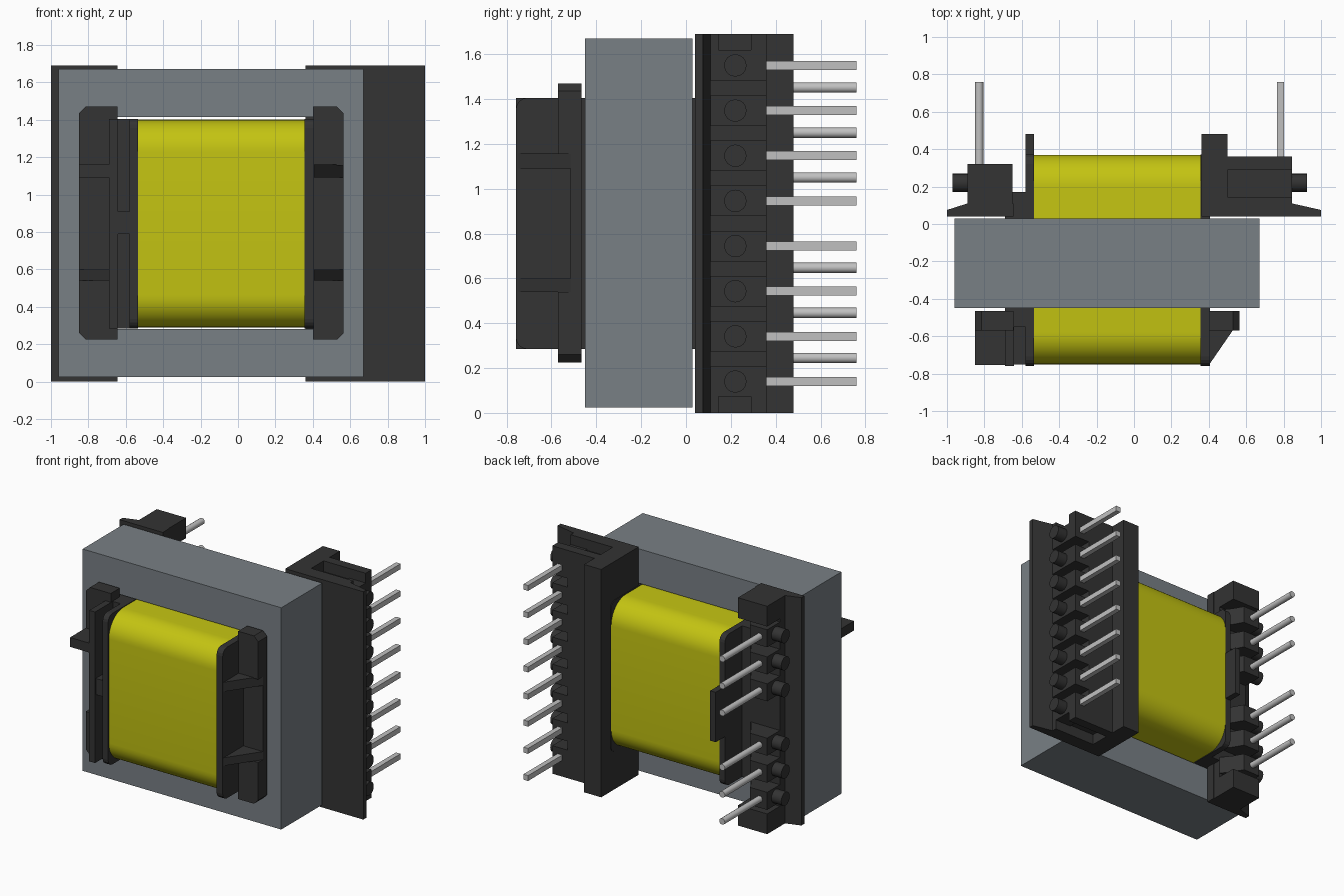
import bpy, math

cube = bpy.data.objects.get("Cube")
if cube:
    bpy.data.objects.remove(cube)


def material(name, r, g, b):
    m = bpy.data.materials.new(name)
    m.use_nodes = True
    m.diffuse_color = (r, g, b, 1)
    m.node_tree.nodes["Principled BSDF"].inputs["Base Color"].default_value = (r, g, b, 1)
    return m


BLACK = material("black plastic", 0.033, 0.033, 0.033)
GREY = material("grey iron", 0.19, 0.215, 0.235)
YELLOW = material("yellow tape", 0.55, 0.55, 0.006)
METAL = material("tinned metal", 0.53, 0.53, 0.53)


def prism(name, points, axis, lo, hi, mat):
    """Extrude a 2D profile along an axis; profile axes are the other two in order."""
    def place(p, h):
        v = list(p)
        v.insert(axis, h)
        return v
    n = len(points)
    verts = [place(p, h) for h in (lo, hi) for p in points]
    faces = [list(range(n)), list(range(n, 2 * n))]
    faces += [[i, (i + 1) % n, n + (i + 1) % n, n + i] for i in range(n)]
    me = bpy.data.meshes.new(name)
    me.from_pydata(verts, [], faces)
    ob = bpy.data.objects.new(name, me)
    bpy.context.collection.objects.link(ob)
    me.materials.append(mat)
    # consistent outward normals
    bpy.context.view_layer.objects.active = ob
    bpy.ops.object.select_all(action='DESELECT')
    ob.select_set(True)
    bpy.ops.object.mode_set(mode='EDIT')
    bpy.ops.mesh.select_all(action='SELECT')
    bpy.ops.mesh.normals_make_consistent(inside=False)
    bpy.ops.object.mode_set(mode='OBJECT')
    return ob


def box(name, x, y, z, mat=BLACK):
    pts = [(x[0], y[0]), (x[1], y[0]), (x[1], y[1]), (x[0], y[1])]
    return prism(name, pts, 2, z[0], z[1], mat)


def rounded(a, b, radius, steps=10):
    """Rounded rectangle between corner points a and b."""
    pts = []
    corners = [(b[0], b[1]), (a[0], b[1]), (a[0], a[1]), (b[0], a[1])]
    for q, (cx, cy) in enumerate(corners):
        ox = cx - radius if cx == b[0] else cx + radius
        oy = cy - radius if cy == b[1] else cy + radius
        for i in range(steps + 1):
            t = math.pi / 2 * (q + i / steps)
            pts.append((ox + radius * math.cos(t), oy + radius * math.sin(t)))
    return pts


def rod(name, x, z, r, lo, hi, axis, y=0.22, mat=BLACK, sides=16):
    c = (x, z) if axis == 1 else (y, z)
    pts = [(c[0] + r * math.cos(2 * math.pi * i / sides),
            c[1] + r * math.sin(2 * math.pi * i / sides)) for i in range(sides)]
    ob = prism(name, pts, axis, lo, hi, mat)
    bpy.ops.object.shade_smooth_by_angle(angle=math.radians(40))
    return ob


# Iron core with two windows around the centre leg
core = box("core", (-0.96, 0.67), (-0.45, 0.03), (0.025, 1.67), GREY)
for z in ((0.28, 0.60), (1.09, 1.415)):
    cutter = box("window_cutter", (-0.69, 0.405), (-0.6, 0.2), z, GREY)
    mod = core.modifiers.new("window", 'BOOLEAN')
    mod.operation = 'DIFFERENCE'
    mod.object = cutter
    bpy.context.view_layer.objects.active = core
    bpy.ops.object.modifier_apply(modifier=mod.name)
    bpy.data.objects.remove(cutter)

# Taped winding
prism("winding", rounded((-0.75, 0.29), (0.37, 1.40), 0.17), 0, -0.54, 0.36, YELLOW)
bpy.ops.object.shade_smooth_by_angle(angle=math.radians(40))

# Bobbin flanges running through the windows
F = rounded((-0.758, 0.285), (0.372, 1.405), 0.05, 4)
prism("right_inner_flange", F, 0, -0.58, -0.535, BLACK)
prism("left_flange", F, 0, 0.355, 0.405, BLACK)
box("right_outer_flange", (-0.69, -0.642), (-0.758, 0.17), (0.285, 1.405))
box("flange_bridge", (-0.645, -0.575), (-0.75, -0.55), (0.79, 0.91))
box("flange_slot_floor", (-0.645, -0.575), (-0.55, 0.17), (0.285, 1.405))
box("flange_back_tab", (-0.58, -0.535), (0.35, 0.48), (0.66, 1.03))

# Front retaining bars, thicker at both ends
for side, inner, outer in (("left", 0.40, 0.565), ("right", -0.645, -0.85)):
    lean = math.copysign(0.035, outer)
    lo, hi = sorted((inner, outer))
    box(side + "_front_bar", (lo, hi), (-0.515, -0.465), (0.54, 1.16))
    top = [(inner, 1.155), (outer, 1.155), (outer, 1.435), (outer - lean, 1.47), (inner, 1.47)]
    prism(side + "_bar_upper_end", top, 1, -0.57, -0.465, BLACK)
    prism(side + "_bar_lower_end", [(x, 1.695 - z) for x, z in top], 1, -0.57, -0.465, BLACK)
    gusset = [(inner, -0.755), (outer, -0.515), (outer, -0.465), (inner, -0.465)]
    full = [(inner, -0.755), (outer, -0.755), (outer, -0.465), (inner, -0.465)]
    prism(side + "_upper_gusset", gusset if side == "left" else full, 2, 1.09, 1.16, BLACK)
    prism(side + "_lower_gusset", gusset, 2, 0.54, 0.60, BLACK)

# Left terminal block: wedge plate, tall wall, toothed body
H = (0, 1.69)
prism("left_terminal_plate",
      [(0.36, 0.04), (1.0, 0.04), (1.0, 0.075), (0.845, 0.11), (0.36, 0.11)], 2, *H, BLACK)
box("left_terminal_wall", (0.36, 0.50), (0.10, 0.48), H)
box("left_terminal_body", (0.49, 0.72), (0.10, 0.36), (0.08, 1.61))
for end, z in (("lower", (0, 0.08)), ("upper", (1.61, 1.69))):
    box("left_" + end + "_end_lip", (0.49, 0.845), (0.29, 0.36), z)
    box("left_" + end + "_end_step", (0.49, 0.845), (0.10, 0.145), z)
for i in range(8):
    z = 0.14 + i * 0.2014
    box("left_tooth", (0.71, 0.845), (0.10, 0.36), (z - 0.068, z + 0.068))
    rod("left_peg", 0, z, 0.05, 0.84, 0.925, 0)
    box("square_pin", (0.764, 0.802), (0.35, 0.76), (z - 0.02, z + 0.02), METAL)

# Right terminal block: wedge plate, end blocks, two groups of teeth
prism("right_terminal_plate",
      [(-0.645, 0.04), (-1.0, 0.04), (-1.0, 0.075), (-0.89, 0.11), (-0.645, 0.11)], 2, *H, BLACK)
box("right_terminal_body", (-0.89, -0.65), (0.10, 0.17), H)
block = [(-0.89, 0.10), (-0.65, 0.10), (-0.65, 0.32), (-0.89, 0.32)]
tooth = [(-0.89, 0.10), (-0.65, 0.10), (-0.65, 0.17), (-0.71, 0.25), (-0.75, 0.32), (-0.89, 0.32)]
for end, z in (("lower", (0, 0.15)), ("upper", (1.54, 1.69))):
    prism("right_" + end + "_end_block", block, 2, *z, BLACK)
for z in (0.245, 0.446, 0.647, 1.05, 1.25, 1.451):
    prism("right_tooth", tooth, 2, z - 0.065, z + 0.065, BLACK)
    rod("right_peg", 0, z, 0.05, -0.97, -0.88, 0)
    rod("round_pin", -0.828, z, 0.023, 0.31, 0.76, 1, mat=METAL)
